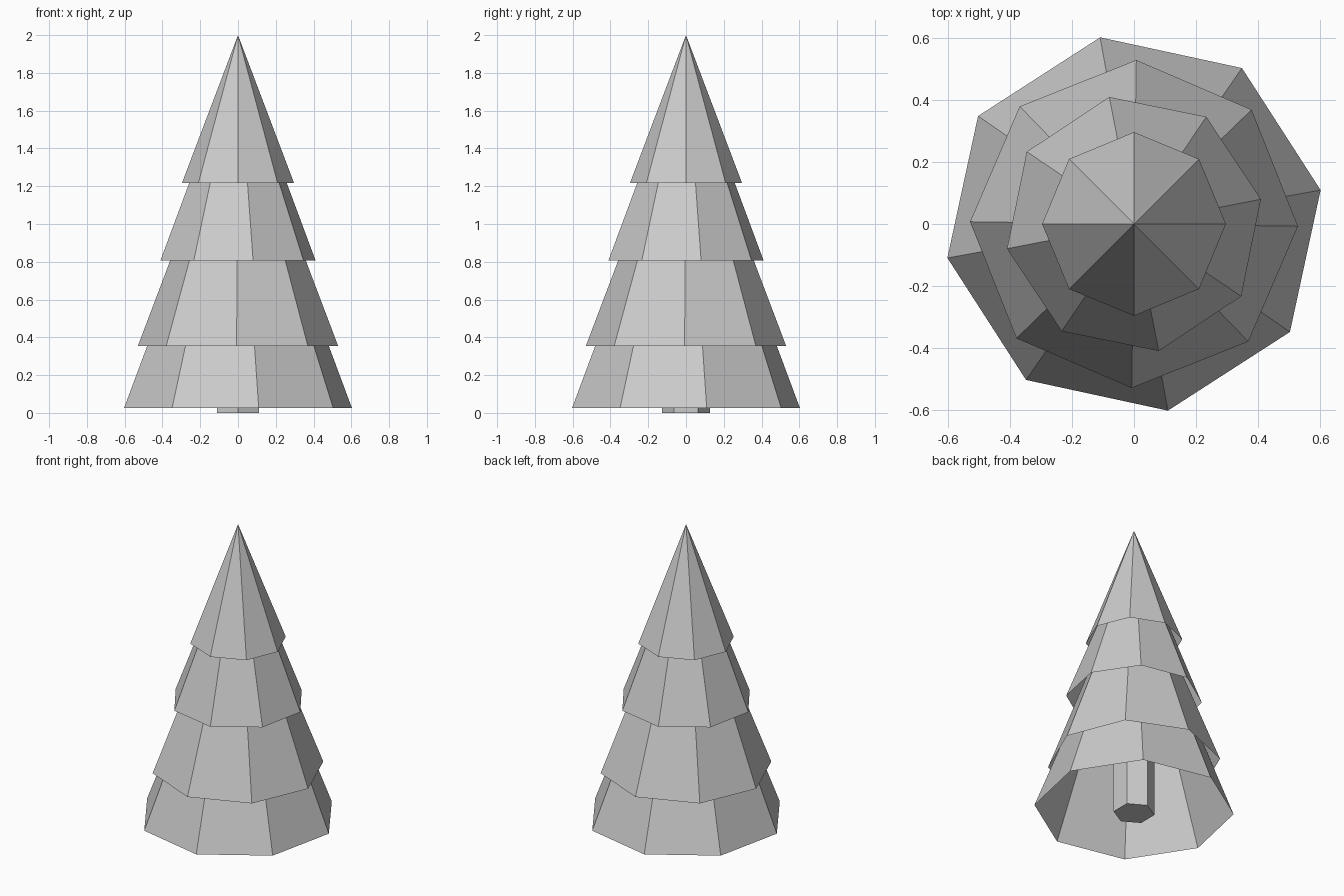
import bpy, bmesh
from math import radians
from mathutils import Matrix

if "Cube" in bpy.data.objects:
    bpy.data.objects.remove(bpy.data.objects["Cube"])


def tapered(name, sides, r1, r2, z, height, turn=0.0, caps=False):
    """Flat-shaded cone or cylinder standing on height z."""
    bm = bmesh.new()
    matrix = Matrix.Translation((0, 0, z + height / 2)) @ Matrix.Rotation(radians(turn), 4, 'Z')
    bmesh.ops.create_cone(bm, cap_ends=caps, segments=sides, radius1=r1,
                          radius2=r2, depth=height, matrix=matrix)
    bmesh.ops.remove_doubles(bm, verts=bm.verts, dist=1e-5)
    mesh = bpy.data.meshes.new(name)
    bm.to_mesh(mesh)
    bm.free()
    obj = bpy.data.objects.new(name, mesh)
    bpy.context.collection.objects.link(obj)
    return obj


# Foliage: scaled copies of one open-bottomed eight-sided cone, each turned a little
RATIO = 2.64
tiers = [
    ("foliage_bottom", 0.613, 0.026, 10.3),
    ("foliage_lower", 0.530, 0.355, -0.8),
    ("foliage_upper", 0.418, 0.808, 11.0),
    ("foliage_top", 0.297, 1.216, 0.0),
]
for name, radius, z, turn in tiers:
    tapered(name, 8, radius, 0.0, z, radius * RATIO, turn)

# Trunk: six-sided post running up inside the foliage
tapered("trunk", 6, 0.127, 0.127, 0.0, 0.5, caps=True)
